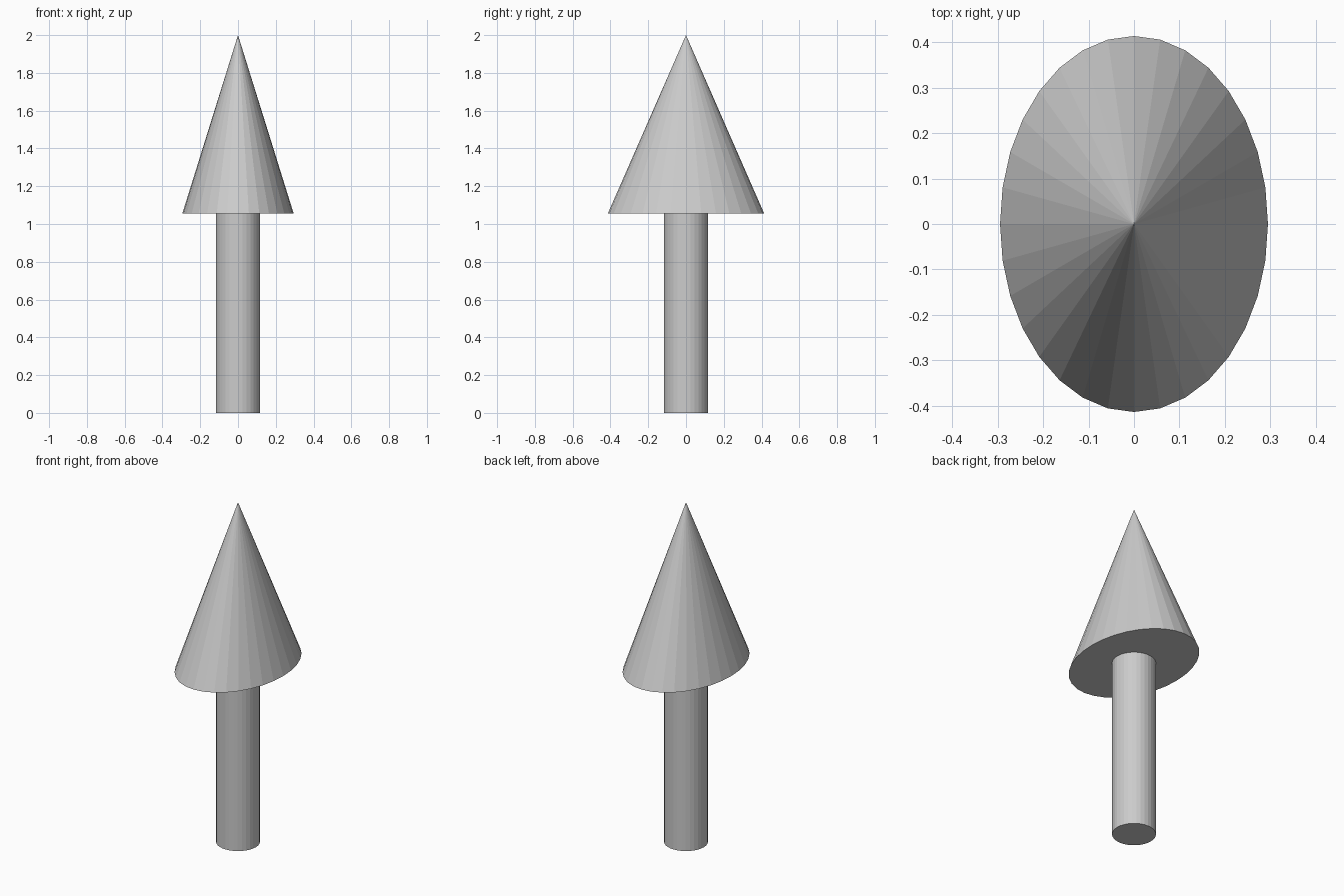
import bpy

if "Cube" in bpy.data.objects:
    bpy.data.objects.remove(bpy.data.objects["Cube"])

BASE_Z = 1.055   # where the cone sits on the shaft
SIDES = 32

# Round shaft
bpy.ops.mesh.primitive_cylinder_add(vertices=SIDES, radius=0.117, depth=BASE_Z,
                                    location=(0, 0, BASE_Z / 2))
bpy.context.object.name = "shaft"

# Oval cone head, wider front to back
bpy.ops.mesh.primitive_cone_add(vertices=SIDES, radius1=1, radius2=0, depth=2 - BASE_Z,
                                location=(0, 0, (2 + BASE_Z) / 2))
head = bpy.context.object
head.name = "arrow_head"
head.scale = (0.295, 0.414, 1)
bpy.ops.object.transform_apply(location=False, rotation=False, scale=True)
